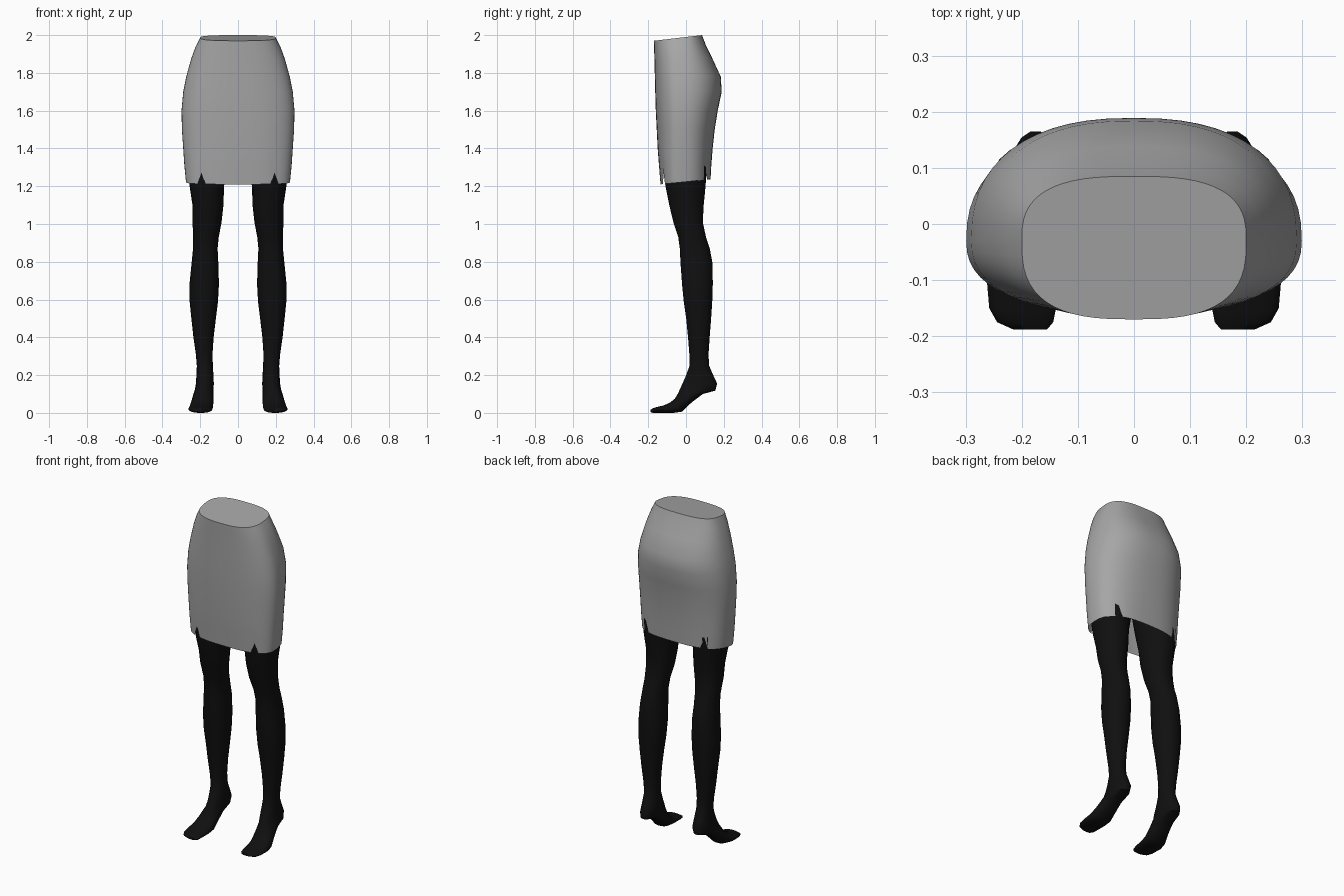
import bpy, bmesh, math


def material(name, value):
    m = bpy.data.materials.new(name)
    m.diffuse_color = (value, value, value, 1)
    return m


def power(v, n):
    return math.copysign(abs(v) ** (2 / n), v)


def loft(name, rings, mat, cap_start, cap_end):
    """Bridge a stack of closed point rings into one smooth surface."""
    bm = bmesh.new()
    rows = [[bm.verts.new(p) for p in ring] for ring in rings]
    for a, b in zip(rows, rows[1:]):
        for i in range(len(a)):
            j = (i + 1) % len(a)
            bm.faces.new((a[i], a[j], b[j], b[i]))
    if cap_start:
        bm.faces.new(rows[0])
    if cap_end:
        bm.faces.new(rows[-1])
    bmesh.ops.recalc_face_normals(bm, faces=bm.faces[:])
    mesh = bpy.data.meshes.new(name)
    bm.to_mesh(mesh)
    bm.free()
    mesh.materials.append(mat)
    obj = bpy.data.objects.new(name, mesh)
    bpy.context.collection.objects.link(obj)
    bpy.context.view_layer.objects.active = obj
    obj.select_set(True)
    bpy.ops.object.shade_smooth_by_angle(angle=math.radians(50))
    obj.select_set(False)
    return obj


grey = material("skirt_grey", 0.38)
black = material("stocking_black", 0.005)

# Skirt: z at front, z at back, half width, front y, back y, squareness
SKIRT = [
    (1.97, 2.00, 0.200, -0.170, 0.085, 2.8),
    (1.93, 1.95, 0.224, -0.169, 0.104, 2.6),
    (1.87, 1.88, 0.248, -0.167, 0.138, 2.5),
    (1.78, 1.78, 0.274, -0.165, 0.184, 2.4),
    (1.70, 1.70, 0.290, -0.163, 0.189, 2.4),
    (1.60, 1.60, 0.299, -0.160, 0.168, 2.4),
    (1.50, 1.50, 0.297, -0.155, 0.152, 2.4),
    (1.40, 1.40, 0.290, -0.150, 0.141, 2.5),
    (1.31, 1.31, 0.284, -0.143, 0.134, 2.6),
    (1.21, 1.237, 0.275, -0.135, 0.130, 2.7),
]
SIDES = 56


def skirt_ring(z_front, z_back, half, front, back, n):
    mid = -0.03
    ring = []
    for i in range(SIDES):
        t = 2 * math.pi * i / SIDES
        s = power(math.sin(t), n)
        y = mid + s * (back - mid if s > 0 else mid - front)
        z = z_front + (z_back - z_front) * (y - front) / (back - front)
        ring.append([half * power(math.cos(t), n), y, z])
    return ring


rings = [skirt_ring(*row) for row in SKIRT]
# Four small slits: raise one hem point in each corner
for sx in (-1, 1):
    for sy in (-1, 1):
        corner = [p for p in rings[-1] if p[0] * sx > 0 and (p[1] + 0.03) * sy > 0]
        slit = min(corner, key=lambda p: abs(abs(p[0]) - 0.2))
        slit[2] += 0.06
loft("skirt", rings, grey, True, False)

# Leg: inner x, outer x, front (y, z), back (y, z)
LEG = [
    (0.035, 0.265, (-0.130, 1.40), (0.115, 1.40)),
    (0.055, 0.264, (-0.124, 1.30), (0.112, 1.30)),
    (0.074, 0.256, (-0.110, 1.20), (0.105, 1.20)),
    (0.077, 0.241, (-0.090, 1.10), (0.095, 1.10)),
    (0.087, 0.241, (-0.068, 1.01), (0.090, 1.01)),
    (0.102, 0.237, (-0.042, 0.93), (0.107, 0.93)),
    (0.108, 0.238, (-0.034, 0.87), (0.127, 0.87)),
    (0.104, 0.246, (-0.030, 0.79), (0.142, 0.79)),
    (0.101, 0.257, (-0.022, 0.68), (0.143, 0.68)),
    (0.106, 0.256, (-0.013, 0.59), (0.140, 0.59)),
    (0.117, 0.247, (0.000, 0.50), (0.134, 0.50)),
    (0.129, 0.236, (0.010, 0.40), (0.126, 0.40)),
    (0.135, 0.223, (0.017, 0.31), (0.120, 0.31)),
    (0.133, 0.218, (0.018, 0.25), (0.123, 0.25)),
    (0.130, 0.220, (0.000, 0.20), (0.145, 0.20)),
    (0.128, 0.223, (-0.020, 0.155), (0.166, 0.155)),
    (0.130, 0.228, (-0.032, 0.128), (0.157, 0.118)),
    (0.130, 0.236, (-0.045, 0.100), (0.090, 0.100)),
    (0.130, 0.246, (-0.060, 0.075), (0.030, 0.055)),
    (0.132, 0.257, (-0.085, 0.055), (-0.020, 0.006)),
    (0.135, 0.263, (-0.118, 0.040), (-0.065, 0.000)),
    (0.139, 0.258, (-0.155, 0.031), (-0.145, 0.000)),
    (0.144, 0.244, (-0.176, 0.024), (-0.174, 0.000)),
    (0.155, 0.215, (-0.188, 0.016), (-0.188, 0.004)),
]


def leg_ring(x0, x1, front, back, sides=18):
    ring = []
    for i in range(sides):
        t = 2 * math.pi * i / sides
        k = 0.5 + 0.5 * power(math.sin(t), 2.15)
        x = (x0 + x1) / 2 + (x1 - x0) / 2 * power(math.cos(t), 2.15)
        ring.append((x, front[0] + (back[0] - front[0]) * k,
                     front[1] + (back[1] - front[1]) * k))
    return ring


# Stockinged legs with raised heels, mirrored across the middle
legs = loft("legs", [leg_ring(*row) for row in LEG], black, True, True)
legs.modifiers.new("other_leg", 'MIRROR').use_axis = (True, False, False)
